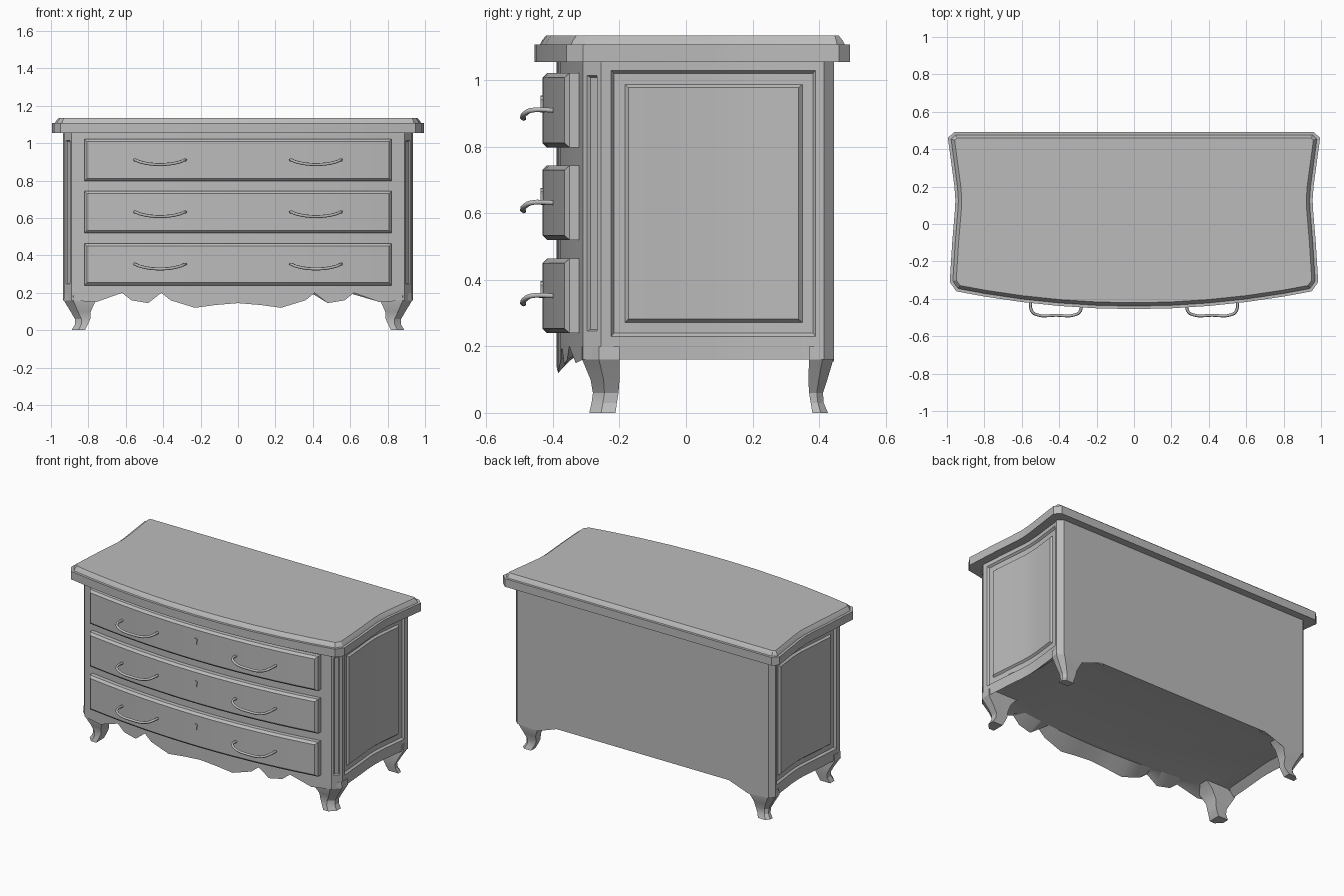
import bpy, bmesh, math
from mathutils import Vector

if "Cube" in bpy.data.objects:
    bpy.data.objects.remove(bpy.data.objects["Cube"])

grey = bpy.data.materials.new("plain grey")
grey.use_nodes = True
grey.diffuse_color = (0.5, 0.5, 0.5, 1)
grey.node_tree.nodes["Principled BSDF"].inputs["Base Color"].default_value = (0.5, 0.5, 0.5, 1)


def finish(bm, name):
    bmesh.ops.recalc_face_normals(bm, faces=bm.faces)
    mesh = bpy.data.meshes.new(name)
    bm.to_mesh(mesh)
    bm.free()
    obj = bpy.data.objects.new(name, mesh)
    bpy.context.collection.objects.link(obj)
    mesh.materials.append(grey)
    bpy.ops.object.select_all(action='DESELECT')
    obj.select_set(True)
    bpy.context.view_layer.objects.active = obj
    bpy.ops.object.shade_smooth_by_angle(angle=math.radians(28))
    return obj


def loft(bm, rings, caps=(True, True)):
    """Skin closed rings of points; return the wall faces row by row."""
    vs = [[bm.verts.new(p) for p in ring] for ring in rings]
    rows, n = [], len(rings[0])
    for a, b in zip(vs, vs[1:]):
        rows.append([bm.faces.new((a[i], a[(i + 1) % n], b[(i + 1) % n], b[i])) for i in range(n)])
    if caps[0]:
        bm.faces.new(vs[0][::-1])
    if caps[1]:
        bm.faces.new(vs[-1])
    return rows


def mirrored(half):
    """Complete a half outline that starts and ends on x = 0."""
    return half + [(-p[0],) + tuple(p[1:]) for p in half[-2:0:-1]]


def bow(x, centre, corner_x, corner_y):
    return centre + (corner_y - centre) * (x / corner_x) ** 2


def body_front(x):
    return bow(abs(x), -0.39, 0.89, -0.31)


# Carcass: bowed front, hollow sides, shaped lower edge (x, y, bottom z)
apron = [(0, .145), (.12, .135), (.23, .12), (.36, .16), (.41, .2), (.48, .145),
         (.57, .16), (.62, .2), (.76, .15), (.89, .16)]
half = [(x, body_front(x), z) for x, z in apron]
half += [(x, y, .16) for x, y in [(.93, -.255), (.926, -.225), (.913, -.05), (.902, .07), (.9, .13),
                                  (.904, .2), (.918, .32), (.926, .39), (.935, .415), (.905, .445)]]
half += [(.76, .445, .15), (.62, .445, .2), (0, .445, .2)]
outline = mirrored(half)
bm = bmesh.new()
under = [(x * .95, min(y + .07, .43), .2) for x, y, z in outline]
rings = [under, outline] + [[(x, y, h) for x, y, z in outline] for h in (.23, 1.03, 1.06)]
rows = loft(bm, rings)
bmesh.ops.recalc_face_normals(bm, faces=bm.faces)
for side in (1, -1):
    wall = [f for f in rows[2] if f.calc_center_median().x * side > .85]
    # Side panels: sunk field with a raised centre
    panel = [f for f in wall if all(-.23 < v.co.y < .395 for v in f.verts)]
    # Corner posts: narrow sunk strip
    post = [f for f in wall if -.3 < f.calc_center_median().y < -.26]
    for thick, depth in ((.01, -.012), (.032, 0), (.01, .012)):
        bmesh.ops.inset_region(bm, faces=panel, thickness=thick, depth=depth, use_even_offset=True)
    for thick, depth in ((.016, 0), (.005, -.009)):
        bmesh.ops.inset_region(bm, faces=post, thickness=thick, depth=depth, use_even_offset=True)
finish(bm, "carcass")

# Top board: thick slab with a stepped upper moulding
half = [(x, bow(x, -.455, .95, -.36)) for x in (0, .2, .4, .6, .8, .95)]
half += [(.985, -.31), (.972, -.1), (.957, .08), (.955, .13), (.96, .2), (.995, .46), (.96, .493), (0, .493)]
bm = bmesh.new()
edge = mirrored(half)
loft(bm, [[(x, y, h) for x, y in edge] for h in (1.055, 1.108)])
bmesh.ops.recalc_face_normals(bm, faces=bm.faces)
lid = [max(bm.faces, key=lambda f: f.calc_center_median().z)]
for thick, depth in ((.016, 0), (.006, .012), (.012, .015)):
    bmesh.ops.inset_region(bm, faces=lid, thickness=thick, depth=depth, use_even_offset=True)
finish(bm, "top_board")

# Scrolled feet: (z, inner x, outer x, front outer y, front inner y, back inner y, back outer y)
sections = [(.2, .72, .93, -.312, -.2, .37, .443), (.16, .76, .932, -.312, -.2, .37, .443),
            (.1, .787, .895, -.287, -.2, .368, .425), (.06, .79, .872, -.28, -.203, .37, .412),
            (.03, .803, .872, -.284, -.208, .375, .414), (0, .818, .89, -.291, -.212, .38, .427)]
for side, word in ((1, "left"), (-1, "right")):
    for end in ("front", "back"):
        rings = []
        for z, x0, x1, fo, fi, bi, bo in sections:
            outer, inner = (fo, fi) if end == "front" else (bo, bi)
            cut = (inner - outer) * .45
            rings.append([(side * x0, inner, z), (side * x1, inner, z), (side * x1, outer + cut, z),
                          (side * (x1 - abs(cut)), outer, z), (side * x0, outer, z)])
        bm = bmesh.new()
        loft(bm, rings)
        finish(bm, f"{end}_{word}_foot")


def drawer_ring(steps, half_x, z0, z1, out):
    """Border of a curved rectangle lying off the bowed front."""
    xs = [half_x * (2 * i / steps - 1) for i in range(steps + 1)]
    low = [(x, body_front(x) - out, z0) for x in xs]
    return low, [(x, y, z1) for x, y, z in low]


def handle(name, x_mid, z):
    """Swept bar pull, rising at both ends."""
    curve = bpy.data.curves.new(name, 'CURVE')
    curve.dimensions = '3D'
    curve.bevel_depth = .008
    curve.bevel_resolution = 1
    curve.resolution_u = 4
    curve.use_fill_caps = True
    spline = curve.splines.new('BEZIER')
    path = [(-.135, None, 0), (-.13, -.465, 0), (-.1, -.486, -.012), (0, -.488, -.024),
            (.1, -.486, -.012), (.13, -.465, 0), (.135, None, 0)]
    spline.bezier_points.add(len(path) - 1)
    for point, (dx, y, dz) in zip(spline.bezier_points, path):
        x = x_mid + dx
        point.co = (x, body_front(x) - .035 if y is None else y, z + dz)
        point.handle_left_type = point.handle_right_type = 'AUTO'
    obj = bpy.data.objects.new(name, curve)
    bpy.context.collection.objects.link(obj)
    curve.materials.append(grey)


# Drawers with bevelled fronts, pulls and keyhole plates
for word, mid in (("upper", .91), ("middle", .632), ("lower", .352)):
    bm = bmesh.new()
    layers = []
    for inset, out in ((0, -.02), (0, .028), (.014, .042)):
        low, high = drawer_ring(12, .822 - inset, mid - .112 + inset, mid + .112 - inset, out)
        layers.append(low + high[::-1])
    loft(bm, layers, (False, False))
    bm.verts.ensure_lookup_table()
    front = bm.verts[-len(layers[0]):]
    for i in range(12):
        bm.faces.new((front[i], front[i + 1], front[-2 - i], front[-1 - i]))
    finish(bm, f"{word}_drawer")
    for side, hand in ((1, "left"), (-1, "right")):
        handle(f"{word}_{hand}_handle", side * .417, mid)
    bm = bmesh.new()
    shape = [(.012 * math.sin(a * math.pi / 4), .012 * math.cos(a * math.pi / 4)) for a in range(-3, 4)]
    shape += [(.008, -.026), (-.008, -.026)]
    loft(bm, [[(x, y, mid + .033 + z) for x, z in shape] for y in (-.425, -.438)])
    finish(bm, f"{word}_keyhole_plate")
